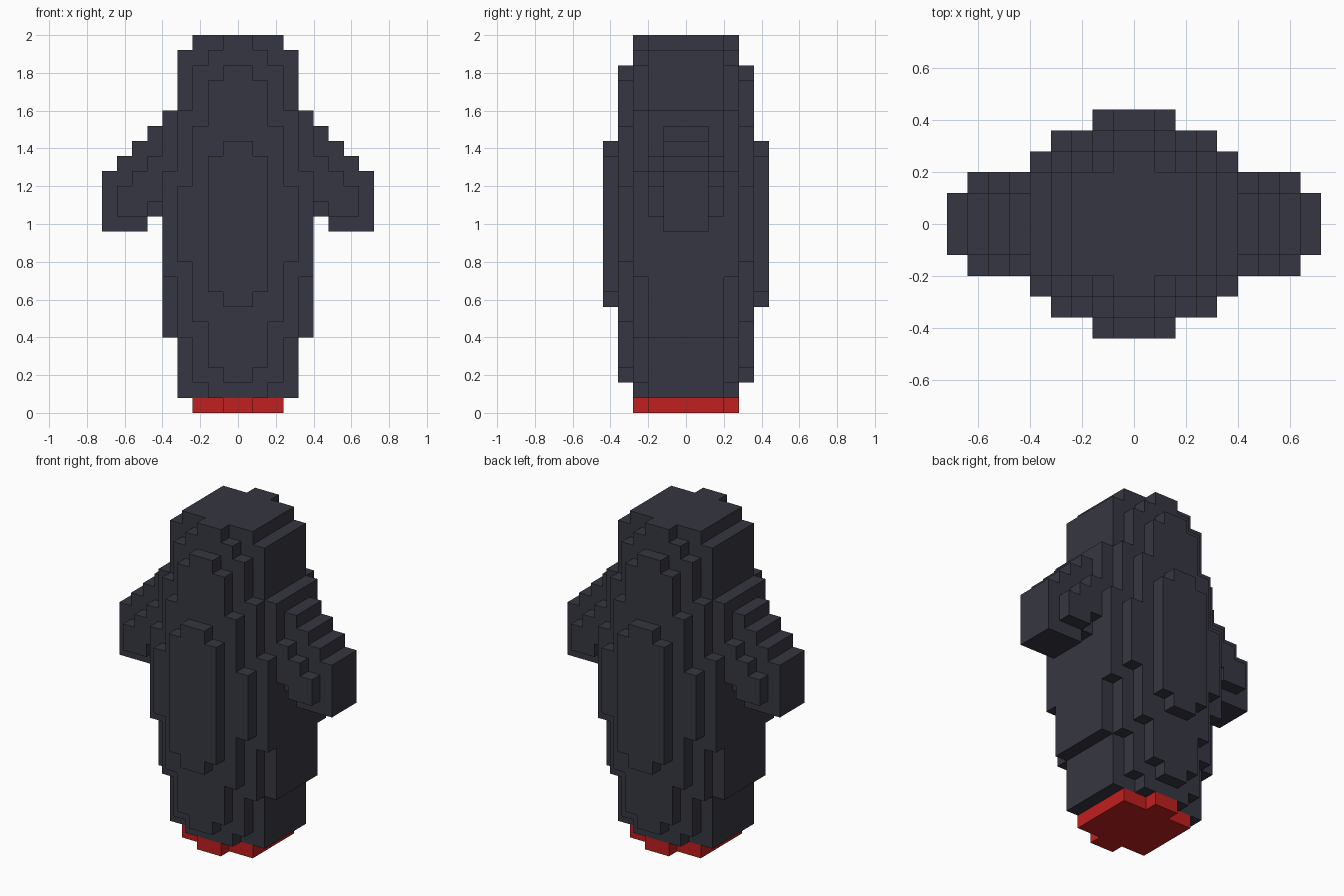
import bpy, bmesh
from mathutils import Vector

if "Cube" in bpy.data.objects:
    bpy.data.objects.remove(bpy.data.objects["Cube"], do_unlink=True)

CELL = 0.08  # edge length of one block


def make_material(name, rgb):
    mat = bpy.data.materials.new(name)
    mat.use_nodes = True
    mat.diffuse_color = (*rgb, 1)
    mat.node_tree.nodes["Principled BSDF"].inputs["Base Color"].default_value = (*rgb, 1)
    return mat


charcoal = make_material("charcoal", (0.037, 0.037, 0.054))
red = make_material("red", (0.53, 0.014, 0.014))


def box(x0, x1, depth, z0, z1):
    """Block cells from x0 to x1 and z0 to z1, reaching depth cells either side of y = 0."""
    return {(x, y, z) for x in range(x0, x1)
            for y in range(-depth, depth + 1) for z in range(z0, z1)}


# Body: depth level -> (half width, bottom, top)
BODY = {
    2: [(3, 0, 25), (4, 1, 24), (5, 5, 20)],
    3: [(1, 0, 25), (2, 1, 24), (3, 2, 23), (4, 5, 20), (5, 9, 16)],
    4: [(1, 2, 23), (2, 3, 22), (3, 6, 19), (4, 10, 15)],
    5: [(1, 7, 18), (2, 8, 17)],
}
# Arm: depth level -> (column, bottom, top)
ARM = {
    1: [(5, 13, 19), (6, 12, 18), (7, 12, 17), (8, 12, 16)],
    2: [(5, 14, 17), (6, 13, 16), (7, 13, 15)],
}

solid = set()
for depth, steps in BODY.items():
    for half, z0, z1 in steps:
        solid |= box(-half, half, depth, z0, z1)
left_arm = set()
for depth, steps in ARM.items():
    for col, z0, z1 in steps:
        left_arm |= box(col, col + 1, depth, z0, z1)
right_arm = {(-1 - x, y, z) for x, y, z in left_arm}

base = {c for c in solid if c[2] == 0}
parts = {
    "body": (solid - base, charcoal),
    "base": (base, red),
    "left_arm": (left_arm, charcoal),
    "right_arm": (right_arm, charcoal),
}
filled = solid | left_arm | right_arm


def build(name, cells, mat):
    """Make the outer skin of a group of block cells, leaving out faces between parts."""
    bm = bmesh.new()
    for cell in sorted(cells):
        for axis in range(3):
            for side in (0, 1):
                neighbour = list(cell)
                neighbour[axis] += 2 * side - 1
                if tuple(neighbour) in filled:
                    continue
                u, v = (axis + 1) % 3, (axis + 2) % 3
                corners = []
                for du, dv in ((0, 0), (1, 0), (1, 1), (0, 1)):
                    p = Vector(cell)
                    p[axis] += side
                    p[u] += du
                    p[v] += dv
                    p.y -= 0.5
                    corners.append(bm.verts.new(p * CELL))
                bm.faces.new(corners if side else corners[::-1])
    bmesh.ops.remove_doubles(bm, verts=bm.verts[:], dist=0.001)
    # Merge flat neighbouring squares into clean panels
    bmesh.ops.dissolve_limit(bm, angle_limit=0.01, verts=bm.verts[:], edges=bm.edges[:])
    mesh = bpy.data.meshes.new(name)
    bm.to_mesh(mesh)
    bm.free()
    mesh.materials.append(mat)
    bpy.context.collection.objects.link(bpy.data.objects.new(name, mesh))


for part, (cells, mat) in parts.items():
    build(part, cells, mat)
